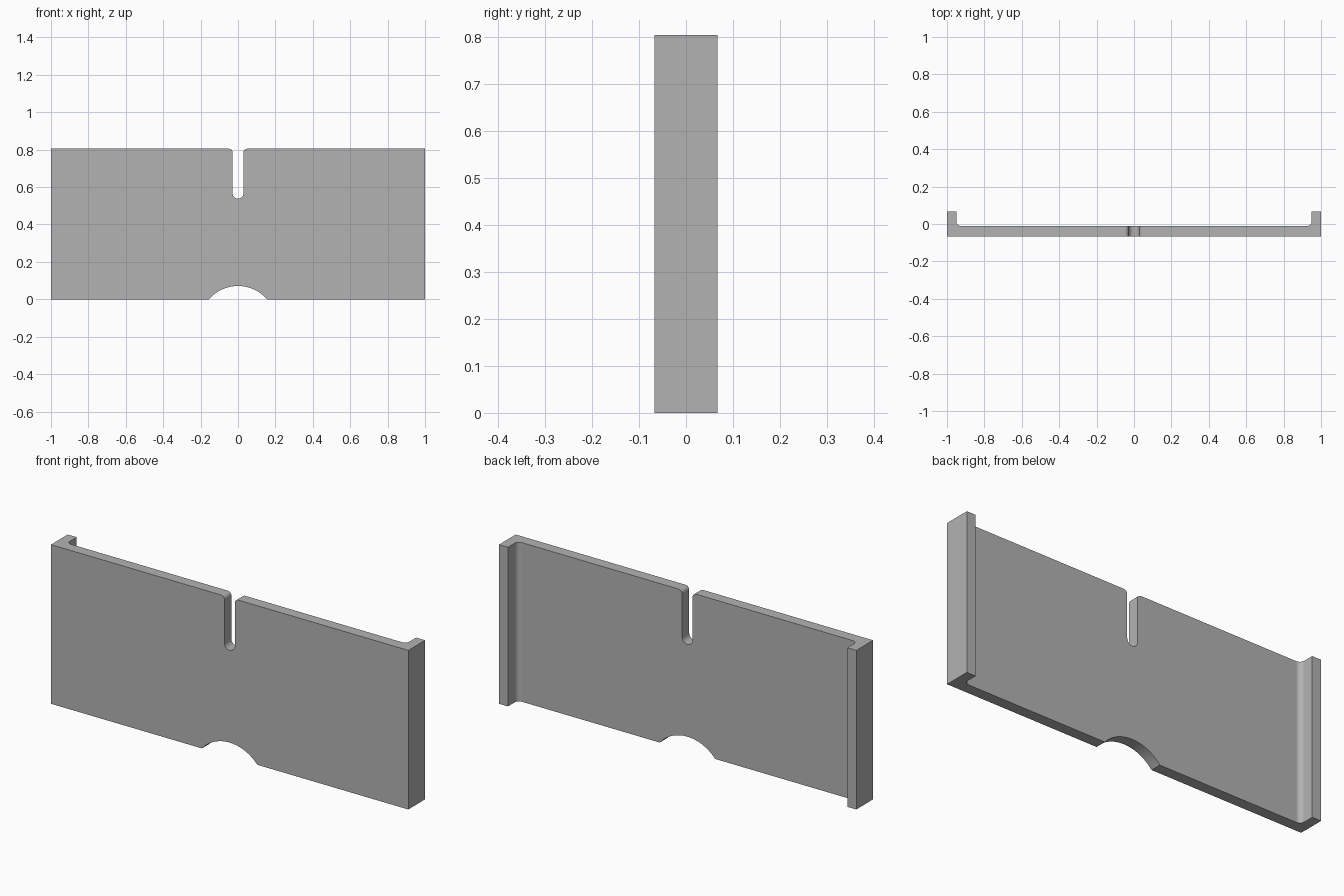
import bpy, bmesh
from math import cos, sin, radians, asin
from mathutils import Vector

cube = bpy.data.objects.get("Cube")
if cube:
    bpy.data.objects.remove(cube, do_unlink=True)

HEIGHT = 0.805
FRONT, INNER, BACK = -0.067, -0.011, 0.067
FLANGE = 0.05
FILLET = 0.025

grey = bpy.data.materials.new("plain grey")
grey.use_nodes = True
colour = (0.45, 0.45, 0.45, 1)
grey.diffuse_color = colour
grey.node_tree.nodes["Principled BSDF"].inputs["Base Color"].default_value = colour


def arc(cx, cy, r, start, end, steps):
    angles = [radians(start + (end - start) * i / steps) for i in range(steps + 1)]
    return [(cx + r * cos(a), cy + r * sin(a)) for a in angles]


def mirrored(half):
    """Close a right-hand outline with its mirror image, sharing points on the axis."""
    return half + [(-x, y) for x, y in reversed(half) if abs(x) > 1e-6]


def extrude(name, points, direction):
    bm = bmesh.new()
    face = bm.faces.new([bm.verts.new(p) for p in points])
    top = bmesh.ops.extrude_face_region(bm, geom=[face])["geom"]
    bmesh.ops.translate(bm, vec=Vector(direction),
                        verts=[v for v in top if isinstance(v, bmesh.types.BMVert)])
    bmesh.ops.recalc_face_normals(bm, faces=bm.faces)
    mesh = bpy.data.meshes.new(name)
    bm.to_mesh(mesh)
    bm.free()
    mesh.materials.append(grey)
    obj = bpy.data.objects.new(name, mesh)
    bpy.context.collection.objects.link(obj)
    return obj


# Panel with two rear flanges and filleted inner corners
inner_x = 1 - FLANGE
half = [(1, FRONT), (1, BACK), (inner_x, BACK)]
half += arc(inner_x - FILLET, INNER + FILLET, FILLET, 0, -90, 10)
panel = extrude("flanged_panel", [(x, y, 0) for x, y in mirrored(half)], (0, 0, HEIGHT))

# Round-ended slot with rounded mouth
slot_r, mouth_r, slot_bottom = 0.029, 0.02, 0.538
half = arc(0, slot_bottom + slot_r, slot_r, -90, 0, 10)
half += arc(slot_r + mouth_r, HEIGHT - mouth_r, mouth_r, 180, 90, 8)
half.append((slot_r + mouth_r, HEIGHT + 0.1))
slot_outline = mirrored(half)

# Shallow arch in the bottom edge
arch_w, arch_h = 0.155, 0.071
arch_r = (arch_w ** 2 + arch_h ** 2) / (2 * arch_h)
arch_outline = arc(0, arch_h - arch_r, arch_r, 0, 180, 96)

for name, outline in (("slot_cutter", slot_outline), ("arch_cutter", arch_outline)):
    cutter = extrude(name, [(x, -0.2, z) for x, z in outline], (0, 0.4, 0))
    cutter.hide_render = True
    cut = panel.modifiers.new(name, "BOOLEAN")
    cut.operation = "DIFFERENCE"
    cut.solver = "EXACT"
    cut.object = cutter
    bpy.context.view_layer.objects.active = panel
    bpy.ops.object.modifier_apply(modifier=cut.name)
    bpy.data.objects.remove(cutter, do_unlink=True)

# Smooth curves, crisp edges and flat faces
bpy.ops.object.select_all(action="DESELECT")
panel.select_set(True)
bpy.context.view_layer.objects.active = panel
bpy.ops.object.shade_smooth_by_angle(angle=radians(30))
weighted = panel.modifiers.new("flat_face_normals", "WEIGHTED_NORMAL")
weighted.keep_sharp = True
